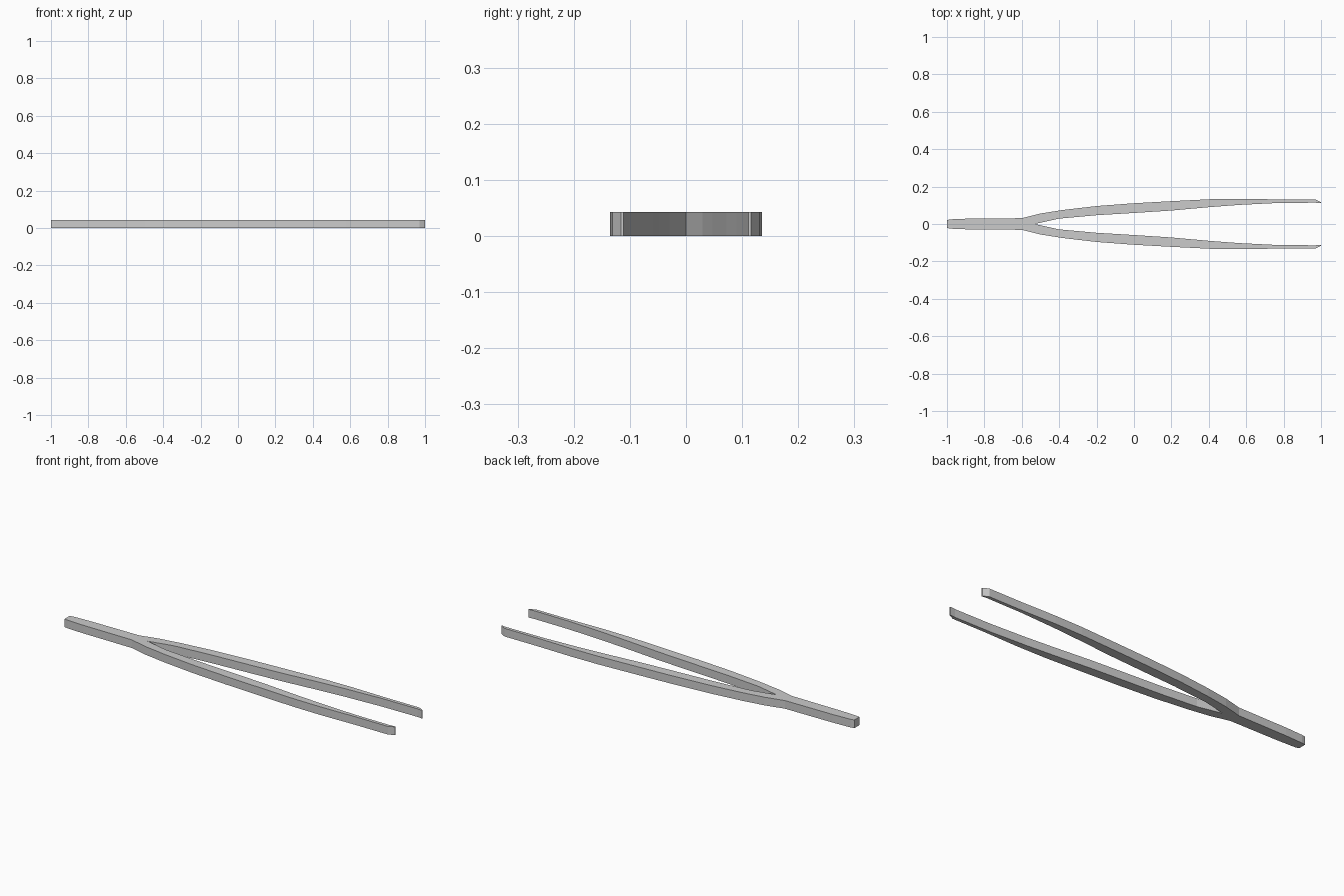
import bpy, bmesh

if "Cube" in bpy.data.objects:
    bpy.data.objects.remove(bpy.data.objects["Cube"])

H = 0.043  # bar thickness in z

# Stations along one arm: (outer x, outer y, inner x, inner y)
stations = [
    (-1.00, 0.021, -1.00, 0.000),
    (-0.98, 0.025, -0.98, 0.000),
    (-0.88, 0.029, -0.88, 0.000),
    (-0.60, 0.031, -0.60, 0.000),
    (-0.50, 0.056, -0.53, 0.000),
    (-0.38, 0.075, -0.40, 0.029),
    (-0.20, 0.096, -0.20, 0.047),
    (0.00, 0.111, 0.00, 0.059),
    (0.20, 0.122, 0.20, 0.072),
    (0.42, 0.133, 0.40, 0.090),
    (0.58, 0.135, 0.56, 0.102),
    (0.78, 0.131, 0.76, 0.112),
    (0.97, 0.131, 0.97, 0.114),
    (1.00, 0.116, 1.00, 0.111),
]

bm = bmesh.new()
rows = []
for ox, oy, ix, iy in stations:
    rows.append([bm.verts.new(p) for p in
                 ((ox, oy, 0), (ox, oy, H), (ix, iy, H), (ix, iy, 0))])

# Skin between stations; the handle seam on y = 0 stays open for the mirror
for a, b in zip(rows, rows[1:]):
    for i in range(4):
        j = (i + 1) % 4
        if i == 2 and all(abs(v.co.y) < 1e-6 for v in (a[2], a[3], b[2], b[3])):
            continue
        bm.faces.new((a[i], a[j], b[j], b[i]))

# End caps
bm.faces.new(rows[0])
bm.faces.new(rows[-1])
bmesh.ops.recalc_face_normals(bm, faces=bm.faces)
if max(bm.faces, key=lambda f: f.normal.z * f.calc_center_median().z).normal.z < 0.5:
    bmesh.ops.reverse_faces(bm, faces=bm.faces)

mesh = bpy.data.meshes.new("tweezers")
bm.to_mesh(mesh)
bm.free()
tweezers = bpy.data.objects.new("tweezers", mesh)
bpy.context.collection.objects.link(tweezers)

# Second arm, joined along the handle
mirror = tweezers.modifiers.new("second_arm", 'MIRROR')
mirror.use_axis = (False, True, False)
mirror.use_mirror_merge = True
mirror.merge_threshold = 0.0005
